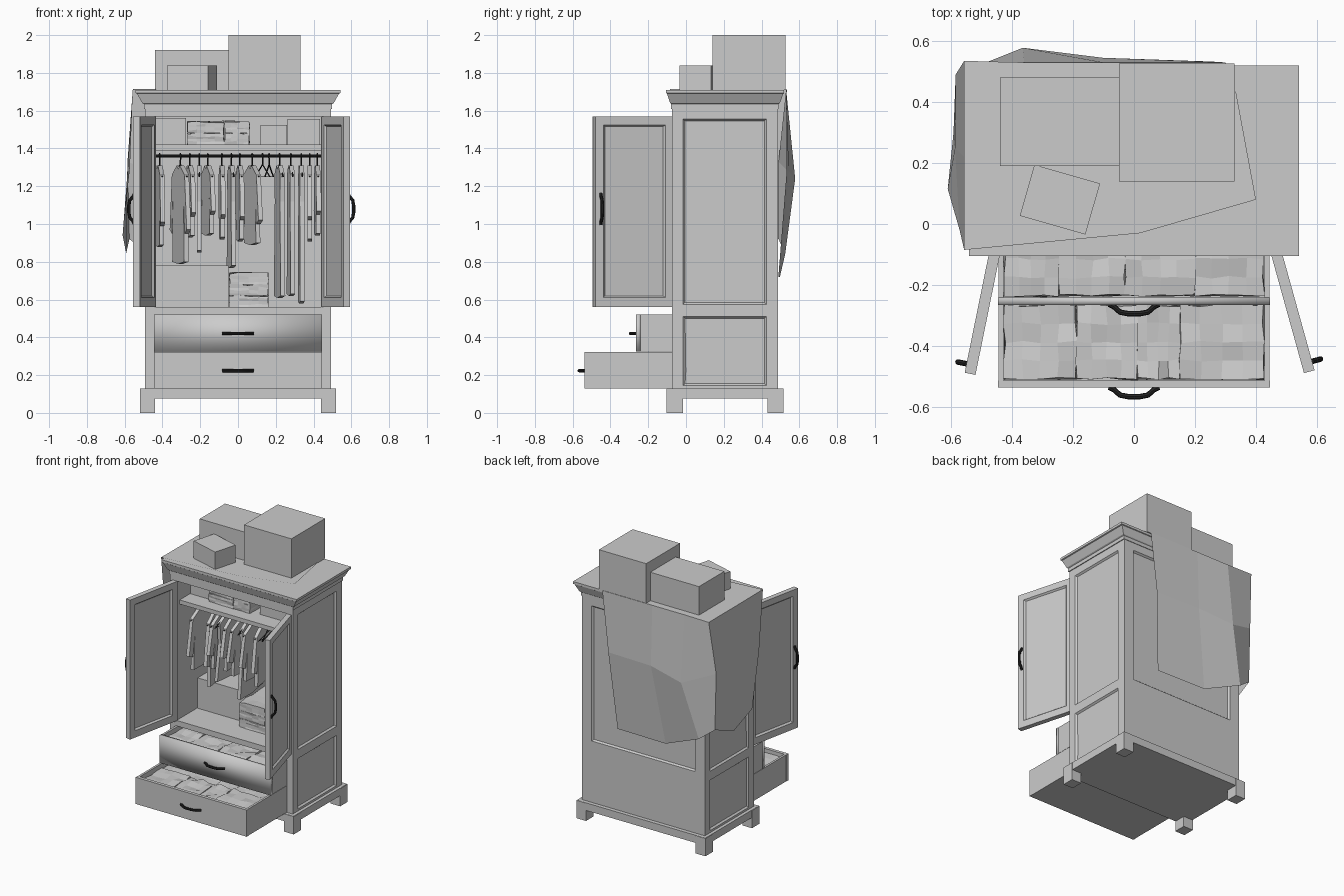
import bpy, bmesh, random
from math import radians, pi, sin, cos
from mathutils import Matrix, Vector

if "Cube" in bpy.data.objects:
    bpy.data.objects.remove(bpy.data.objects["Cube"])

random.seed(4)
dark = bpy.data.materials.new("dark_metal")
dark.diffuse_color = (0.02, 0.02, 0.02, 1)
dark.use_nodes = True
dark.node_tree.nodes["Principled BSDF"].inputs["Base Color"].default_value = dark.diffuse_color


def finish(name, bm, matrix=None, mat=None):
    bmesh.ops.recalc_face_normals(bm, faces=bm.faces)
    me = bpy.data.meshes.new(name)
    bm.to_mesh(me)
    bm.free()
    ob = bpy.data.objects.new(name, me)
    bpy.context.collection.objects.link(ob)
    if matrix:
        ob.matrix_world = matrix
    if mat:
        me.materials.append(mat)
    return ob


def box_bm(lo, hi):
    lo, hi = Vector(lo), Vector(hi)
    bm = bmesh.new()
    bmesh.ops.create_cube(bm, size=1, matrix=Matrix.Translation((lo + hi) / 2) @ Matrix.Diagonal((*(hi - lo), 1)))
    return bm


def box(name, lo, hi, matrix=None):
    return finish(name, box_bm(lo, hi), matrix)


def panelled(name, lo, hi, axis, signs, rects, matrix=None):
    """Board with bevelled recessed panels; rects are (u0, u1, v0, v1)."""
    bm = box_bm(lo, hi)
    u, v = [i for i in range(3) if i != axis]
    for r in rects:
        for ax, c in ((u, r[0]), (u, r[1]), (v, r[2]), (v, r[3])):
            co, no = Vector(), Vector()
            co[ax], no[ax] = c, 1
            bmesh.ops.bisect_plane(bm, geom=bm.verts[:] + bm.edges[:] + bm.faces[:], plane_co=co, plane_no=no)
    bm.normal_update()
    picked = []
    for f in bm.faces:
        c = f.calc_center_median()
        if any(f.normal[axis] * s > .9 for s in signs) and any(
                r[0] < c[u] < r[1] and r[2] < c[v] < r[3] for r in rects):
            picked.append(f)
    bmesh.ops.inset_individual(bm, faces=picked, thickness=.014, depth=-.012)
    return finish(name, bm, matrix)


def tube(name, pts, r, matrix=None, mat=dark, res=2):
    cu = bpy.data.curves.new(name, 'CURVE')
    cu.dimensions, cu.bevel_depth, cu.bevel_resolution, cu.use_fill_caps = '3D', r, res, True
    sp = cu.splines.new('POLY')
    sp.points.add(len(pts) - 1)
    for p, co in zip(sp.points, pts):
        p.co = (*co, 1)
    ob = bpy.data.objects.new(name, cu)
    bpy.context.collection.objects.link(ob)
    cu.materials.append(mat)
    if matrix:
        ob.matrix_world = matrix
    bpy.ops.object.select_all(action='DESELECT')
    ob.select_set(True)
    bpy.context.view_layer.objects.active = ob
    bpy.ops.object.convert(target='MESH')
    bpy.ops.object.shade_smooth_by_angle()
    return bpy.context.object


def handle(name, matrix):
    prof = [(-.082, .002), (-.066, -.006), (-.046, -.024), (-.02, -.029), (.02, -.029),
            (.046, -.024), (.066, -.006), (.082, .002)]
    tube(name, [(x, y, 0) for x, y in prof], .009, matrix)


def folded(name, lo, hi, j=.009):
    bm = box_bm(lo, hi)
    bmesh.ops.subdivide_edges(bm, edges=bm.edges[:], cuts=3, use_grid_fill=True)
    for w in bm.verts:
        w.co += Vector((random.uniform(-j, j) * .5, random.uniform(-j, j) * .5, random.uniform(-j, j) if w.co.z > lo[2] + .01 else 0))
    finish(name, bm)


# plinth and feet
box("plinth", (-.515, -.1, .075), (.515, .515, .13))
for sx in (-1, 1):
    for y in (-.1, .433):
        a, b = sorted((sx * .518, sx * .44))
        box("foot", (a, y - .002, 0), (b, y + .084, .128))

# carcass
for s, n in ((-1, "left_side"), (1, "right_side")):
    a, b = sorted((s * .44, s * .492))
    panelled(n, (a, -.075, .13), (b, .487, 1.63), 0, (s,),
             [(-.015, .425, .575, 1.555), (-.015, .425, .145, .51)])
panelled("back_panel", (-.44, .46, .13), (.44, .487, 1.63), 1, (1,), [(-.415, .415, .575, 1.555)])
box("cabinet_floor", (-.44, -.075, .52), (.44, .46, .56))
box("top_rail", (-.44, -.075, 1.57), (.44, .46, 1.63))
box("upper_shelf", (-.44, -.04, 1.39), (.44, .46, 1.42))

# cornice as stacked rings
bm = bmesh.new()
rings = []
for z, t in ((1.61, 0), (1.61, .12), (1.635, .12), (1.64, .3), (1.69, .85), (1.693, 1), (1.71, 1)):
    x, y0, y1 = .492 + .05 * t, -.075 - .03 * t, .487 + .033 * t
    rings.append([bm.verts.new(p) for p in ((-x, y0, z), (x, y0, z), (x, y1, z), (-x, y1, z))])
for a, b in zip(rings, rings[1:]):
    for i in range(4):
        bm.faces.new((a[i], a[(i + 1) % 4], b[(i + 1) % 4], b[i]))
bm.faces.new(rings[0])
bm.faces.new(rings[-1])
finish("cornice", bm)

# open doors with handles
for s, n, hx, ang in ((1, "left_door", -.452, -101.5), (-1, "right_door", .46, 105.5)):
    m = Matrix.Translation((hx, -.07, 0)) @ Matrix.Rotation(radians(ang), 4, 'Z')
    a, b = sorted((0, s * .43))
    panelled(n, (a, -.018, .56), (b, .018, 1.57), 1, (-1, 1), [(a + .045, b - .045, .61, 1.525)], m)
    handle(n + "_handle", m @ Matrix.Translation((s * .4, -.018, 1.08)) @ Matrix.Rotation(pi / 2, 4, 'Y'))

# pulled-out drawers with folded clothes
for n, y0, z0, z1, cuts in (("upper_drawer", -.265, .325, .522, (-.425, -.245, -.03, .2, .425)),
                            ("lower_drawer", -.537, .13, .323, (-.425, -.19, .01, .15, .425))):
    y1 = y0 + .52
    front = box(n + "_front", (-.446, y0, z0), (.446, y0 + .024, z1))
    if n == "upper_drawer":
        for p in front.data.polygons:
            p.use_smooth = True
    box(n + "_back", (-.43, y1 - .015, z0), (.43, y1, z1))
    box(n + "_bottom", (-.43, y0 + .02, z0), (.43, y1 - .01, z0 + .015))
    for s in (-1, 1):
        a, b = sorted((s * .428, s * .444))
        box(n + "_side", (a, y0 + .02, z0), (b, y1, z1))
    for a, b in zip(cuts, cuts[1:]):
        folded("folded_clothes", (a, y0 + .03, z0 + .015), (b, y0 + .27, z1 - .03))
        folded("folded_clothes", (a, y0 + .27, z0 + .015), (b, y1 - .02, z1 - .04))
    handle(n + "_handle", Matrix.Translation((0, y0, (z0 + z1) / 2 - .003)))

# things on the shelf and the cabinet floor
for a, b, h in ((-.435, -.275, 1.56), (.12, .26, 1.525), (.262, .435, 1.555)):
    box("shelf_box", (a, .08, 1.42), (b, .4, h))
for a, b in ((-.268, -.075), (-.07, .06)):
    folded("shelf_clothes", (a, .05, 1.42), (b, .36, 1.48), .006)
    folded("shelf_clothes", (a, .05, 1.482), (b, .36, 1.542), .006)
box("floor_box", (-.435, .16, .56), (-.05, .43, .78))
for i in range(3):
    folded("floor_clothes", (-.045, .08, .561 + i * .06), (.16, .38, .62 + i * .06), .006)

# rail, hangers and hanging garments
tube("clothes_rail", [(-.44, .19, 1.36), (.44, .19, 1.36)], .009)


def hanging(x, bottom, ang, sleeved):
    m = Matrix.Translation((x, .19, 0)) @ Matrix.Rotation(radians(90 + ang), 4, 'Z')
    hook = [(.012 * cos(t), 0, 1.361 + .012 * sin(t)) for t in (-.3, .6, 1.5, 2.4, 3.2)]
    hook = hook + [(0, 0, 1.335), (0, 0, 1.315), (-.16, 0, 1.25), (.16, 0, 1.25), (0, 0, 1.315)]
    tube("hanger", hook, .004, m, res=0)
    if bottom is None:
        return
    if sleeved:
        half = [(.035, 1.31), (.15, 1.26), (.2, bottom + .12 if bottom > .85 else .97), (.15, bottom + .1 if bottom > .85 else .95),
                (.125, 1.14), (.14, bottom)]
    else:
        half = [(.04, 1.31), (.12, 1.265), (.11, 1.12), (.15, bottom)]
    pts = half + [(0, bottom - .012)] + [(-u, z) for u, z in reversed(half)] + [(0, 1.29)]
    bm = bmesh.new()
    f = bm.faces.new([bm.verts.new((u, -.012, z)) for u, z in pts])
    ext = bmesh.ops.extrude_face_region(bm, geom=[f])
    bmesh.ops.translate(bm, vec=(0, .024, 0), verts=[e for e in ext["geom"] if isinstance(e, bmesh.types.BMVert)])
    bmesh.ops.triangulate(bm, faces=[f for f in bm.faces if len(f.verts) > 4])
    finish("hanging_garment", bm, m)


for item in ((-.415, .89, 5, 1), (-.305, .8, 13, 1), (-.255, .94, 6, 1), (-.205, .86, 0, 0), (-.16, .95, 9, 1),
             (-.085, .93, 2, 1), (-.035, .78, 5, 0), (.01, .92, 4, 1), (.075, .9, 13, 1), (.13, None, 14, 0),
             (.165, None, -8, 0), (.22, .62, 7, 0), (.28, .63, 4, 0), (.335, .59, 2, 0), (.38, .92, 0, 1), (.42, .95, 2, 1)):
    hanging(*item)

# boxes on top
box("large_box", (-.05, .14, 1.71), (.33, .527, 2.0))
box("medium_box", (-.44, .19, 1.71), (-.05, .48, 1.92))
box("small_box", (-.112, -.087, 1.71), (.112, .087, 1.84), Matrix.Translation((-.243, .08, 0)) @ Matrix.Rotation(radians(-16), 4, 'Z'))

# draped cloth: top sheet, back fall and left fall
P = [(-.557, -.085, 1.715), (.02, -.03, 1.715), (.4, .08, 1.715), (.335, .43, 1.715), (.3, .53, 1.713),
     (-.1, .53, 1.713), (-.36, .53, 1.713), (-.557, .535, 1.713), (-.557, .22, 1.713),
     (.25, .533, 1.28), (-.1, .545, 1.28), (-.365, .578, 1.24), (-.585, .49, 1.33),
     (.206, .489, .72), (-.185, .497, .72), (-.47, .525, .84), (-.575, .49, .92),
     (-.587, .25, 1.25), (-.572, -.02, 1.3), (-.592, .3, .845), (-.611, .115, .94)]
bm = bmesh.new()
V = [bm.verts.new(p) for p in P]
for f in ((0, 1, 2, 3, 4, 5, 6, 7, 8), (4, 9, 10, 5), (5, 10, 11, 6), (6, 11, 12, 7), (9, 13, 14, 10),
          (10, 14, 15, 11), (11, 15, 16, 12), (7, 12, 17, 8), (8, 17, 18, 0), (12, 16, 19, 17), (17, 19, 20, 18)):
    bm.faces.new([V[i] for i in f])
finish("draped_cloth", bm)
